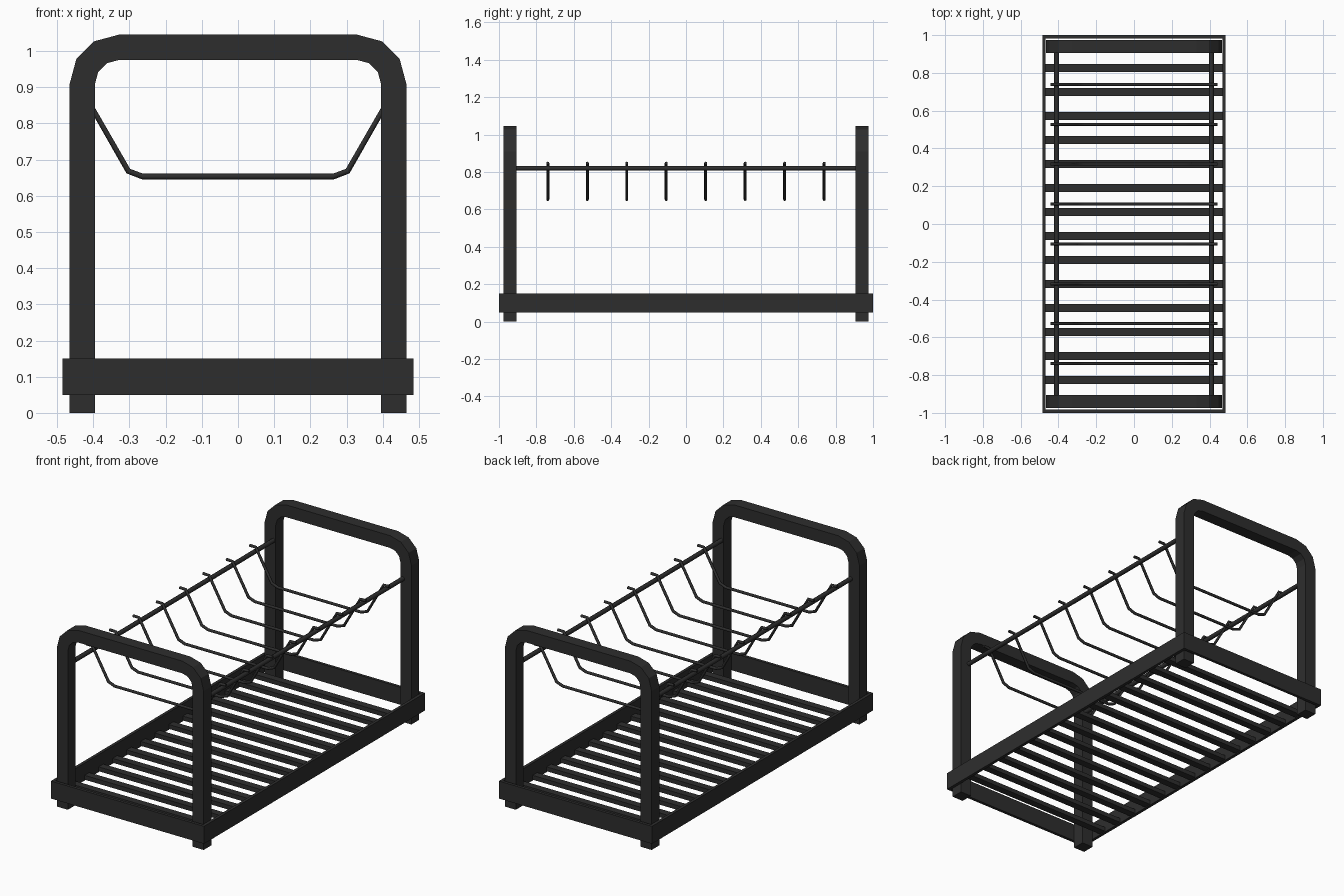
import bpy, bmesh, math

if "Cube" in bpy.data.objects:
    bpy.data.objects.remove(bpy.data.objects["Cube"])

mat = bpy.data.materials.new("matte black")
mat.diffuse_color = (0.027, 0.027, 0.027, 1)
mat.use_nodes = True
mat.node_tree.nodes["Principled BSDF"].inputs["Base Color"].default_value = mat.diffuse_color


def finish(name, bm):
    bmesh.ops.recalc_face_normals(bm, faces=bm.faces)
    me = bpy.data.meshes.new(name)
    bm.to_mesh(me)
    bm.free()
    ob = bpy.data.objects.new(name, me)
    me.materials.append(mat)
    bpy.context.collection.objects.link(ob)
    return ob


def box(name, x0, x1, y0, y1, z0, z1):
    bm = bmesh.new()
    bmesh.ops.create_cube(bm, size=1)
    for v in bm.verts:
        v.co = (x1 if v.co.x > 0 else x0, y1 if v.co.y > 0 else y0, z1 if v.co.z > 0 else z0)
    return finish(name, bm)


def wire(name, pts, r):
    cu = bpy.data.curves.new(name, 'CURVE')
    cu.dimensions = '3D'
    cu.bevel_depth = r
    cu.bevel_resolution = 2
    cu.use_fill_caps = True
    sp = cu.splines.new('POLY')
    sp.points.add(len(pts) - 1)
    for p, c in zip(sp.points, pts):
        p.co = (*c, 1)
    cu.materials.append(mat)
    ob = bpy.data.objects.new(name, cu)
    bpy.context.collection.objects.link(ob)


def arch_line(half, top, r):
    """U outline with corners of three segments, from left foot to right foot."""
    left = [(-half, 0)]
    for i in range(4):
        a = math.radians(180 - 30 * i)
        left.append((-half + r + r * math.cos(a), top - r + r * math.sin(a)))
    return left + [(-x, z) for x, z in reversed(left)]


# End frames: square tube arches
def arch(name, y0, y1):
    bm = bmesh.new()
    rings = []
    for (xo, zo), (xi, zi) in zip(arch_line(0.465, 1.045, 0.135), arch_line(0.395, 0.975, 0.065)):
        rings.append([bm.verts.new(c) for c in
                      ((xo, y0, zo), (xo, y1, zo), (xi, y1, zi), (xi, y0, zi))])
    for a, b in zip(rings, rings[1:]):
        for k in range(4):
            bm.faces.new((a[k], a[(k + 1) % 4], b[(k + 1) % 4], b[k]))
    bm.faces.new(rings[0])
    bm.faces.new(rings[-1])
    finish(name, bm)


arch("front_arch", -0.975, -0.905)
arch("back_arch", 0.905, 0.975)

# Base tray: open rectangular rim
bm = bmesh.new()
loops = []
for hx, hy, z in ((0.485, 1, 0.05), (0.485, 1, 0.15), (0.468, 0.983, 0.15), (0.468, 0.983, 0.05)):
    loops.append([bm.verts.new((sx * hx, sy * hy, z))
                  for sx, sy in ((-1, -1), (1, -1), (1, 1), (-1, 1))])
for i in range(4):
    a, b = loops[i], loops[(i + 1) % 4]
    for k in range(4):
        bm.faces.new((a[k], a[(k + 1) % 4], b[(k + 1) % 4], b[k]))
finish("base_rim", bm)

# Floor slats
for i in range(14):
    y = -0.825 + i * 1.65 / 13
    box(f"slat_{i + 1}", -0.475, 0.475, y - 0.021, y + 0.021, 0.055, 0.08)

# Side rods between the arches
for side, s in (("left", -1), ("right", 1)):
    wire(f"{side}_rod", [(s * 0.41, -0.92, 0.82), (s * 0.41, 0.92, 0.82)], 0.0125)

# Hanging wire dividers hooked over the rods
half = [(-0.442, 0.847), (-0.405, 0.846), (-0.303, 0.668), (-0.263, 0.653)]
path = half + [(-x, z) for x, z in reversed(half)]
for i in range(8):
    y = -0.739 + i * 0.2111
    wire(f"divider_{i + 1}", [(x, y, z) for x, z in path], 0.008)
